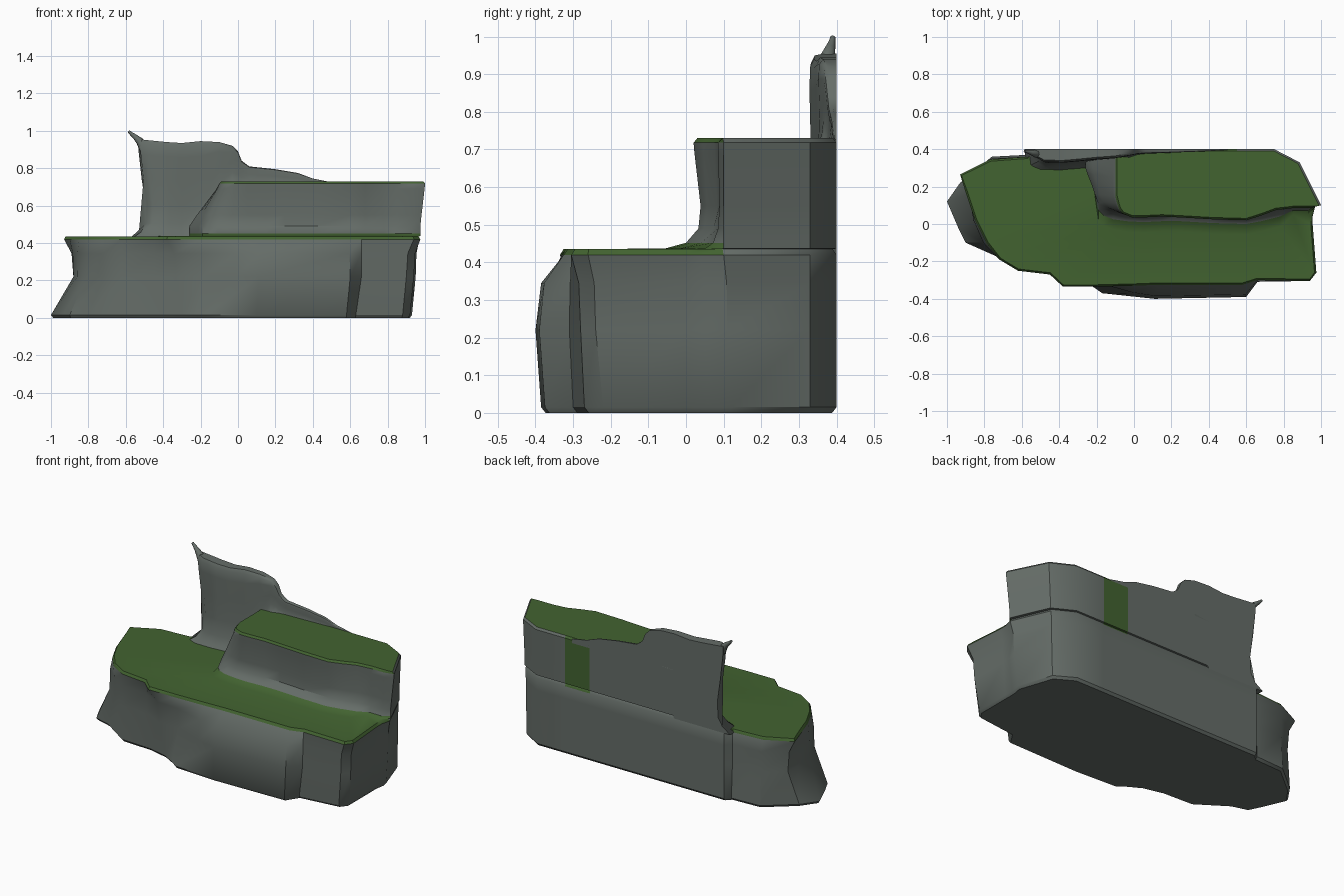
import bpy, bmesh
from mathutils import Vector

if "Cube" in bpy.data.objects:
    bpy.data.objects.remove(bpy.data.objects["Cube"])


def material(name, col):
    m = bpy.data.materials.new(name)
    m.diffuse_color = (*col, 1)
    m.use_nodes = True
    m.node_tree.nodes["Principled BSDF"].inputs["Base Color"].default_value = m.diffuse_color
    return m


ROCK = material("rock", (0.13, 0.152, 0.138))
MOSS = material("moss", (0.055, 0.125, 0.03))


def finish(name, bm, angle=0.6):
    bmesh.ops.recalc_face_normals(bm, faces=bm.faces)
    me = bpy.data.meshes.new(name)
    bm.to_mesh(me)
    bm.free()
    ob = bpy.data.objects.new(name, me)
    bpy.context.collection.objects.link(ob)
    me.materials.append(ROCK)
    me.materials.append(MOSS)
    bpy.ops.object.select_all(action='DESELECT')
    bpy.context.view_layer.objects.active = ob
    ob.select_set(True)
    bpy.ops.object.shade_smooth_by_angle(angle=angle)
    return ob


def pts(flat):
    return [Vector(p) for p in zip(flat[::2], flat[1::2])]


def blend(a, b, t):
    return [p.lerp(q, t) for p, q in zip(a, b)]


def shrink(ring, d):
    # pull each point inwards along its corner normal
    out = []
    n = len(ring)
    for i, p in enumerate(ring):
        t = (ring[(i + 1) % n] - ring[i - 1]).normalized()
        out.append(p + Vector((-t.y, t.x)) * d)
    return out


# Outlines seen from above, matched point for point: left, front, right, back
back = [.55, .4, .38, .4, .1, .4, -.2, .4]
base = pts([-.54, .4, -.57, .37, -.76, .36, -.93, .22, -1, .12, -.94, -.02, -.9, -.1,
            -.8, -.13, -.62, -.25, -.42, -.26, -.3, -.29, -.22, -.335, -.17, -.37,
            .1, -.385, .58, -.375, .63, -.3, .88, -.27, .92, -.22, .92, 0, .92, .06,
            .93, .12, .86, .33, .74, .4] + back)
middle = pts([-.54, .4, -.57, .36, -.76, .35, -.88, .26, -.88, .16, -.86, .02, -.81, -.1,
              -.72, -.18, -.62, -.24, -.45, -.25, -.33, -.30, -.19, -.31, -.01, -.375,
              .11, -.4, .6, -.39, .66, -.31, .90, -.28, .94, -.24, .935, 0, .935, .05,
              .95, .11, .865, .33, .74, .4] + back)
ledge = pts([-.54, .4, -.57, .36, -.77, .345, -.93, .265, -.9, .17, -.85, .02, -.79, -.1,
             -.72, -.19, -.62, -.25, -.45, -.27, -.38, -.335, -.2, -.335, 0, -.33,
             .13, -.325, .58, -.325, .66, -.30, .94, -.305, .975, -.26, .955, 0, .955, .04,
             .97, .10, .87, .33, .74, .4] + back)
foot = pts([-.26, .4, -.26, .37, -.26, .34, -.26, .3, -.25, .27, -.23, .22, -.21, .16,
            -.19, .12, -.16, .09, -.11, .07, -.04, .06, .05, .055, .15, .06,
            .25, .06, .42, .05, .6, .045, .68, .06, .78, .085, .85, .09, .93, .09,
            .975, .10, .875, .33, .745, .4] + back)
top = pts([-.1, .4, -.1, .37, -.1, .34, -.1, .3, -.1, .25, -.1, .2, -.1, .15,
           -.09, .11, -.08, .08, -.06, .055, -.01, .035, .05, .035, .15, .04,
           .25, .035, .42, .025, .6, .02, .68, .045, .76, .075, .85, .085, .94, .085,
           1, .10, .885, .33, .75, .4] + back)
N = len(base)


def cove(d):
    # concave fillet between the ledge and the riser
    return [p + Vector((0, -d if 6 < i < 18 else -d * .4 if i in (18, 19) else 0))
            for i, p in enumerate(foot)]


rings = [(shrink(base, .012), 0), (base, .015), (middle, .22),
         (blend(middle, ledge, .2), .345), (ledge, .42), (shrink(ledge, .01), .435),
         (cove(.1), .437), (cove(.045), .452), (cove(.012), .49),
         (blend(foot, top, .25), .55), (blend(foot, top, .9), .69),
         (top, .718), (shrink(top, .01), .73)]

# Stepped rock body: one continuous skin, moss on the level parts
bm = bmesh.new()
loops = [[bm.verts.new((p.x, min(p.y, .4), z)) for p in ring] for ring, z in rings]
for k, (a, b) in enumerate(zip(loops, loops[1:])):
    for i in range(N):
        j = (i + 1) % N
        f = bm.faces.new((a[i], a[j], b[j], b[i]))
        mossy_back = i == 23 and k > 3
        f.material_index = int(k in (4, 5, 6, 11) and i < 20 or mossy_back)
bm.faces.new(loops[0][::-1])
bm.faces.new(loops[-1]).material_index = 1
bmesh.ops.triangulate(bm, faces=[f for f in bm.faces if len(f.verts) > 4])
finish("stepped_rock", bm)

# Thin wall at the back: x, top height, front y, foot height
wall = [(-.525, .955, .355, .42), (-.48, .95, .33, .42), (-.38, .94, .328, .42),
        (-.3, .935, .335, .42), (-.2, .945, .345, .42), (-.1, .94, .352, .6),
        (-.03, .92, .365, .70), (0, .89, .37, .70), (.02, .84, .375, .70),
        (.06, .81, .378, .70), (.2, .795, .382, .70), (.32, .775, .386, .70),
        (.4, .745, .39, .70), (.5, .725, .395, .70)]
levels = [(0, -.05, -.05), (.07, -.025, .005), (.16, -.005, .035), (.35, 0, .04),
          (.6, .003, .02), (.85, 0, .005), (.96, .002, 0), (1, .012, 0)]
bm = bmesh.new()
cols = []
for n, (x, zt, yf, z0) in enumerate(wall):
    w = max(0, 1 - n * .35)
    front, rear = [], []
    for t, dy, dx in levels:
        z = z0 + (zt - z0) * t
        front.append(bm.verts.new((x + dx * w, min(yf + dy, .396), z)))
        rear.append(bm.verts.new((x + dx * w - .01 * w, .4, z)))
    cols.append(front + rear[::-1])
for a, b in zip(cols, cols[1:]):
    for i in range(len(a)):
        j = (i + 1) % len(a)
        bm.faces.new((a[i], b[i], b[j], a[j]))
bm.faces.new(cols[0])
bm.faces.new(cols[-1][::-1])
finish("back_wall", bm, 0.8)

# Small bent spike on the wall's corner
cu = bpy.data.curves.new("wall_spike", 'CURVE')
cu.dimensions = '3D'
cu.bevel_depth = 1
cu.bevel_resolution = 2
cu.use_fill_caps = True
sp = cu.splines.new('POLY')
path = [(-.505, .372, .9, .022), (-.525, .376, .945, .021), (-.55, .383, .968, .014),
        (-.568, .387, .982, .010), (-.585, .39, .998, .007)]
sp.points.add(len(path) - 1)
for p, (x, y, z, r) in zip(sp.points, path):
    p.co = (x, y, z, 1)
    p.radius = r
sp.use_smooth = True
cu.materials.append(ROCK)
bpy.context.collection.objects.link(bpy.data.objects.new("wall_spike", cu))
